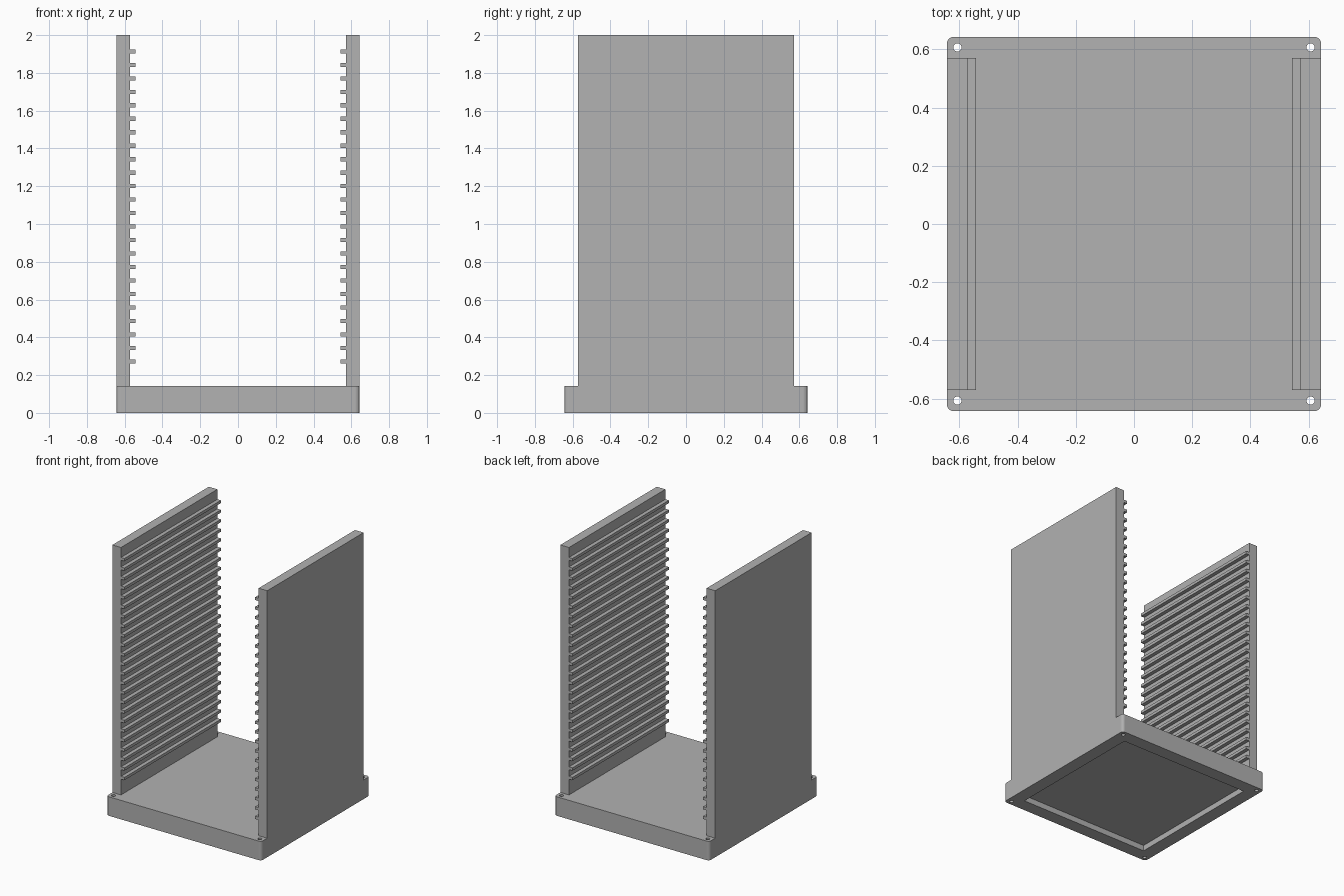
import bpy, bmesh, math
from mathutils import Matrix

if "Cube" in bpy.data.objects:
    bpy.data.objects.remove(bpy.data.objects["Cube"], do_unlink=True)

MM = 1 / 70            # one design unit
HALF = 45 * MM         # half width of the base
DEPTH = 80 * MM        # front-to-back length of walls and ridges
BASE_H = 10 * MM

grey = bpy.data.materials.new("light grey")
grey.use_nodes = True
grey.diffuse_color = (0.445, 0.445, 0.445, 1)
grey.node_tree.nodes["Principled BSDF"].inputs["Base Color"].default_value = grey.diffuse_color


def finish(name, bm):
    mesh = bpy.data.meshes.new(name)
    bm.to_mesh(mesh)
    bm.free()
    mesh.materials.append(grey)
    obj = bpy.data.objects.new(name, mesh)
    bpy.context.collection.objects.link(obj)
    return obj


def add_box(bm, centre, size):
    matrix = Matrix.Translation(centre) @ Matrix.Diagonal((*size, 1))
    return bmesh.ops.create_cube(bm, size=1, matrix=matrix)["verts"]


# Base plate with rounded vertical corners
bm = bmesh.new()
add_box(bm, (0, 0, BASE_H / 2), (2 * HALF, 2 * HALF, BASE_H))
corners = [e for e in bm.edges if abs(e.verts[0].co.z - e.verts[1].co.z) > 0.01]
bmesh.ops.bevel(bm, geom=corners, offset=1.5 * MM, segments=5, profile=0.5, affect='EDGES')
base = finish("base_plate", bm)

# Cutter: shallow recess in the underside and four corner screw holes
bm = bmesh.new()
add_box(bm, (0, 0, 0), (76 * MM, 76 * MM, 6 * MM))
for sx in (-1, 1):
    for sy in (-1, 1):
        bmesh.ops.create_cone(bm, cap_ends=True, segments=16, radius1=MM, radius2=MM, depth=0.5,
                              matrix=Matrix.Translation((sx * 42.5 * MM, sy * 42.5 * MM, 0.07)))
cutter = finish("base_cutter", bm)
cutter.hide_render = True
cutter.hide_set(True)
cut = base.modifiers.new("recess and holes", 'BOOLEAN')
cut.operation = 'DIFFERENCE'
cut.solver = 'EXACT'
cut.object = cutter

# Bake the cut so that the cutter can go
bpy.context.view_layer.update()
cut_mesh = bpy.data.meshes.new_from_object(base.evaluated_get(bpy.context.evaluated_depsgraph_get()))
base.modifiers.clear()
base.data = cut_mesh
bpy.data.objects.remove(cutter, do_unlink=True)

# Side walls, each with a ladder of shelf ridges on its inner face
for side, sign in (("left", 1), ("right", -1)):
    bm = bmesh.new()
    add_box(bm, (sign * (HALF - 2.5 * MM), 0, 75 * MM), (5 * MM, DEPTH, 130 * MM))
    finish(side + "_wall", bm)

    bm = bmesh.new()
    for i in range(24):
        add_box(bm, (sign * 39 * MM, 0, (19 + 5 * i) * MM), (2 * MM, DEPTH, 1.5 * MM))
    finish(side + "_shelf_ridges", bm)
